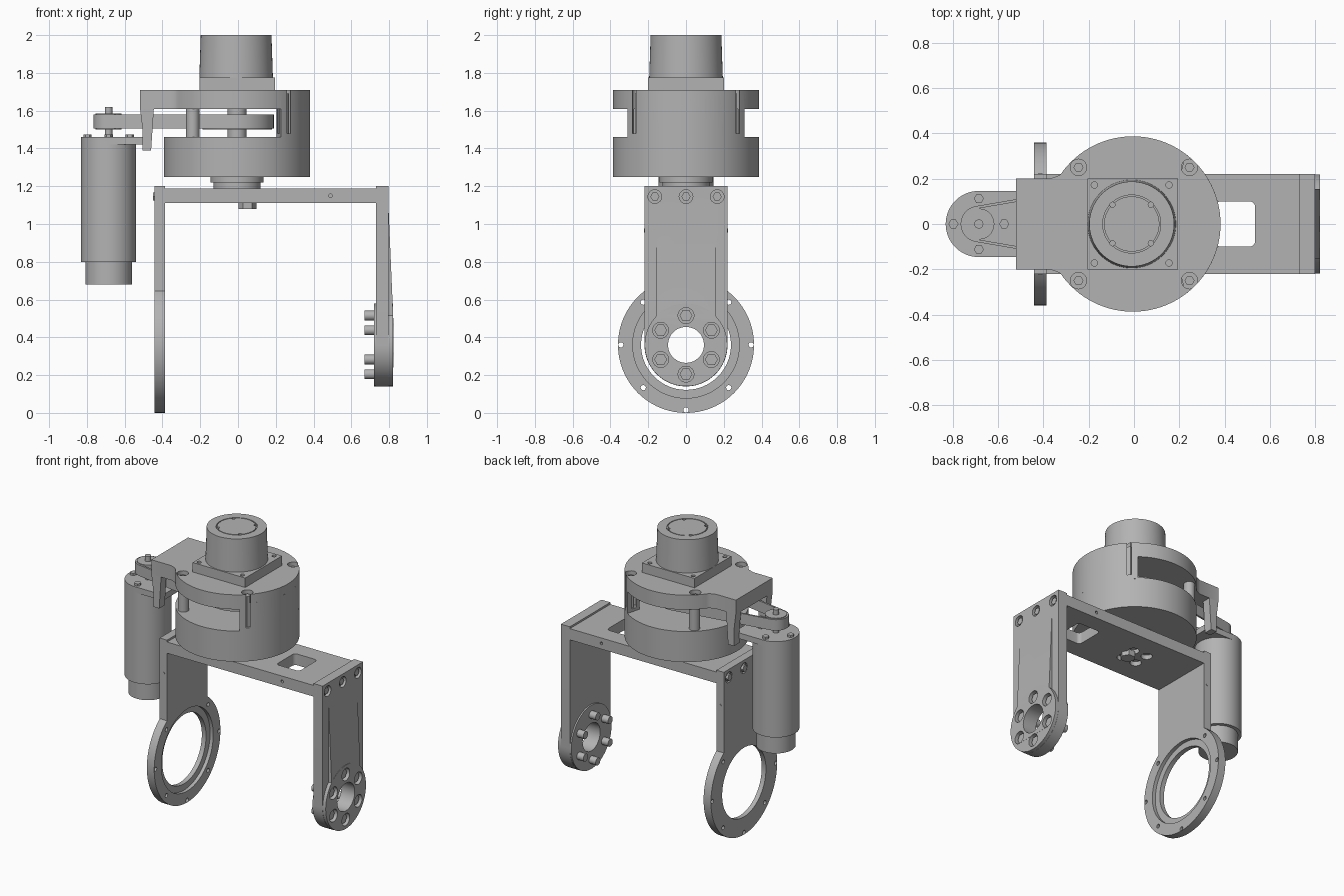
import bpy, bmesh
from math import sin, cos, radians, pi

if "Cube" in bpy.data.objects:
    bpy.data.objects.remove(bpy.data.objects["Cube"])

grey = bpy.data.materials.new("machined grey")
grey.use_nodes = True
COLOUR = (0.45, 0.45, 0.45, 1)
grey.diffuse_color = COLOUR
grey.node_tree.nodes["Principled BSDF"].inputs["Base Color"].default_value = COLOUR

MAP = {"x": lambda a, b, h: (h, a, b),
       "y": lambda a, b, h: (a, h, b),
       "z": lambda a, b, h: (a, b, h)}


def arc(r, centre=(0, 0), start=0, end=360, n=64):
    """Points on an arc; a full turn leaves out the repeated last point."""
    steps = n if end - start >= 360 else n - 1
    return [(centre[0] + r * cos(radians(start + (end - start) * i / steps)),
             centre[1] + r * sin(radians(start + (end - start) * i / steps))) for i in range(n)]


def prism(name, pts, lo, hi, axis="z", top_scale=1, pivot=(0, 0)):
    """Extrude a closed outline along an axis."""
    bm = bmesh.new()
    px, py = pivot
    low = [bm.verts.new(MAP[axis](a, b, lo)) for a, b in pts]
    top = [bm.verts.new(MAP[axis](px + (a - px) * top_scale, py + (b - py) * top_scale, hi))
           for a, b in pts]
    bm.faces.new(low)
    bm.faces.new(top)
    for i in range(len(pts)):
        j = (i + 1) % len(pts)
        bm.faces.new((low[i], low[j], top[j], top[i]))
    bmesh.ops.recalc_face_normals(bm, faces=bm.faces)
    mesh = bpy.data.meshes.new(name)
    bm.to_mesh(mesh)
    bm.free()
    mesh.materials.append(grey)
    ob = bpy.data.objects.new(name, mesh)
    bpy.context.collection.objects.link(ob)
    return ob


def cyl(name, r, centre, lo, hi, axis="z", n=64, top_scale=1):
    return prism(name, arc(r, centre, n=n), lo, hi, axis, top_scale, centre)


def rect(a0, a1, b0, b1):
    return [(a0, b0), (a1, b0), (a1, b1), (a0, b1)]


def boolean(ob, others, operation="DIFFERENCE"):
    """Apply boolean tools one by one and remove them."""
    bpy.context.view_layer.objects.active = ob
    for tool in others:
        mod = ob.modifiers.new("cut", "BOOLEAN")
        mod.operation, mod.object, mod.solver = operation, tool, "EXACT"
        bpy.ops.object.modifier_apply(modifier=mod.name)
        bpy.data.objects.remove(tool)
    return ob


DRUM = (-0.005, 0)
MOTOR = (-0.685, 0)
JOINT = (0, 0.36)  # y, z of the lower pivot
SIDES = (-1, 1)

# Lower drum and the neck that carries it on the yoke
cyl("lower_drum", 0.387, DRUM, 1.25, 1.46, n=96)
cyl("neck", 0.125, DRUM, 1.18, 1.23)
cyl("neck_collar", 0.14, DRUM, 1.22, 1.255)

# Upper housing: disc, side arm and curved wall
housing = cyl("upper_housing", 0.387, DRUM, 1.61, 1.71, n=96)
arm_side = [(-0.52, 0.2), (-0.37, 0.2), (-0.33, 0.215), (-0.27, 0.275), (0, 0.27)]
arm = arm_side + [(x, -y) for x, y in reversed(arm_side)]
wall = arc(0.387, DRUM, -53, 53, 40) + arc(0.3, DRUM, -46, 46, 30)[::-1]
boolean(housing, [prism("arm", arm, 1.61, 1.71), prism("wall", wall, 1.45, 1.65)], "UNION")
boolean(housing, [cyl("screw_hole", 0.036, (sx * 0.245, sy * 0.25), 1.48 if sx > 0 else 1.67, 1.8, n=24)
                  for sx in SIDES for sy in SIDES])
for s in SIDES:
    cyl("housing_post", 0.035, (-0.24, s * 0.25), 1.45, 1.62, n=32)
    for sx in SIDES:
        cyl("housing_screw", 0.022, (sx * 0.245, s * 0.25), 1.46, 1.69, n=6)

# Hanging legs of the arm, and the motor plate between them
leg_shape = [(-0.52, 1.62), (-0.505, 1.5), (-0.505, 1.39), (-0.46, 1.39), (-0.445, 1.62)]
for s in SIDES:
    prism("arm_leg", leg_shape, min(s * 0.14, s * 0.2), max(s * 0.14, s * 0.2), "y")
prism("motor_plate", arc(0.146, MOTOR, 90, 270, 40) + [(-0.47, -0.145), (-0.47, 0.145)], 1.42, 1.46)

# Top encoder: square base with corner holes and tapered can
base = prism("encoder_base", rect(-0.205, 0.195, -0.2, 0.2), 1.7, 1.775)
boolean(base, [cyl("hole", 0.014, (sx * 0.165 - 0.01, sy * 0.172), 1.74, 1.8, n=16)
               for sx in SIDES for sy in SIDES])
CAN = (-0.01, 0)
can = cyl("encoder_can", 0.195, CAN, 1.77, 2.0, n=80, top_scale=0.96)
ring = boolean(cyl("groove", 0.128, CAN, 1.992, 2.05), [cyl("core", 0.122, CAN, 1.9, 2.1)])
notches = [cyl("notch", 0.012, (CAN[0] + 0.12 * cos(a), 0.12 * sin(a)), 1.985, 2.05, n=12)
           for a in [pi / 4 + i * pi / 2 for i in range(4)]]
boolean(can, [ring] + notches)

# Belt drive
def belt_outline(inset):
    return (arc(0.195 - inset, DRUM, -99.8, 99.8, 48) +
            arc(0.08 - inset, MOTOR, 99.8, 260.2, 28))


boolean(prism("belt", belt_outline(0), 1.505, 1.58), [prism("gap", belt_outline(0.012), 1.4, 1.7)])
cyl("large_pulley", 0.184, DRUM, 1.5, 1.575)
cyl("pulley_hub", 0.05, DRUM, 1.45, 1.62, n=32)
cyl("small_pulley", 0.069, MOTOR, 1.5, 1.585, n=20)
cyl("motor_shaft", 0.02, MOTOR, 1.45, 1.62, n=24)

# Side motor
cyl("motor_body", 0.146, MOTOR, 0.8, 1.46)
cyl("motor_end_cap", 0.123, MOTOR, 0.68, 0.81)
for dx, dy in ((1, 0), (-1, 0), (0, 1), (0, -1)):
    cyl("motor_screw", 0.022, (MOTOR[0] + dx * 0.112, dy * 0.112), 1.45, 1.475, n=6)

# Yoke bridge with window, counterbores and clamp nut
bridge = prism("yoke_bridge", rect(-0.43, 0.76, -0.22, 0.22), 1.11, 1.187)
window = [p for cx, cy, a in ((0.51, 0.075, 0), (0.385, 0.075, 90), (0.385, -0.075, 180), (0.51, -0.075, 270))
          for p in arc(0.025, (cx, cy), a, a + 90, 6)]
cuts = [prism("window", window, 1, 1.3)]
cuts += [cyl("counterbore", 0.036, (DRUM[0] + 0.075 * cos(i * pi / 2 + pi / 4),
                                  0.075 * sin(i * pi / 2 + pi / 4)), 1, 1.14, n=24) for i in range(4)]
cuts += [cyl("pin_hole", 0.01, (0.49, 1.15), min(s * 0.18, s * 0.3), max(s * 0.18, s * 0.3), "y", 12)
         for s in SIDES]
boolean(bridge, cuts)
cyl("clamp_nut", 0.048, (0.05, 0), 1.08, 1.12, n=6)


def top_holes(lo, hi):
    return [cyl("top_hole", 0.036, (y, 1.145), lo, hi, "x", 24) for y in (-0.165, 0, 0.165)]


def top_screws(lo, hi):
    for y in (-0.165, 0, 0.165):
        cyl("yoke_screw", 0.024, (y, 1.145), lo, hi, "x", 6)


# Left-hand leg ending in the bearing ring
ring_leg = cyl("ring_leg", 0.36, JOINT, -0.442, -0.386, "x", 96)
boolean(ring_leg, [prism("strap", rect(-0.22, 0.22, 0.5, 1.2), -0.442, -0.386, "x")], "UNION")
cuts = [cyl("bore", 0.238, JOINT, -0.6, -0.2, "x", 80), cyl("seat", 0.282, JOINT, -0.41, -0.2, "x", 80)]
for deg in (0, 45, 135, 180, 225, 270, 315):
    a = radians(deg)
    r = 0.345 if deg % 90 == 0 else 0.32
    cuts.append(cyl("ring_hole", 0.014, (r * cos(a), 0.36 + r * sin(a)), -0.6, -0.2, "x", 12))
boolean(ring_leg, cuts + top_holes(-0.6, -0.425))
top_screws(-0.45, -0.415)
for s in SIDES:
    cyl("side_pin", 0.01, (-0.413, 0.965), min(s * 0.2, s * 0.223), max(s * 0.2, s * 0.223), "y", 12)

# Right-hand leg with rounded foot and raised tapered pad
foot = arc(0.22, JOINT, 180, 360, 40)
hub_leg = prism("hub_leg", foot + [(0.22, 1.2), (-0.22, 1.2)], 0.73, 0.798, "x")
pad = prism("pad", [(0.78, 1.06), (0.798, 1.06), (0.822, 0.5), (0.822, 0.24), (0.78, 0.24)], -0.155, 0.155, "y")
foot_rim = cyl("foot_rim", 0.219, JOINT, 0.72, 0.821, "x")
boolean(hub_leg, [pad, foot_rim], "UNION")
bolts = [(0.155 * cos(radians(30 + 60 * i)), 0.36 + 0.155 * sin(radians(30 + 60 * i))) for i in range(6)]
cuts = [cyl("hub_bore", 0.095, JOINT, 0.5, 1, "x", 48)]
cuts += [cyl("socket", 0.042, p, 0.775, 1, "x", 24) for p in bolts]
boolean(hub_leg, cuts + top_holes(0.775, 1))
top_screws(0.77, 0.79)
for p in bolts:
    cyl("hub_bolt", 0.026, p, 0.67, 0.8, "x", 16)
    cyl("bolt_head", 0.034, p, 0.77, 0.805, "x", 6)

# Smooth the round walls, keep the edges crisp
bpy.ops.object.select_all(action="DESELECT")
for ob in bpy.context.scene.objects:
    if ob.type == "MESH":
        ob.select_set(True)
        bpy.context.view_layer.objects.active = ob
bpy.ops.object.shade_smooth_by_angle(angle=radians(30))
